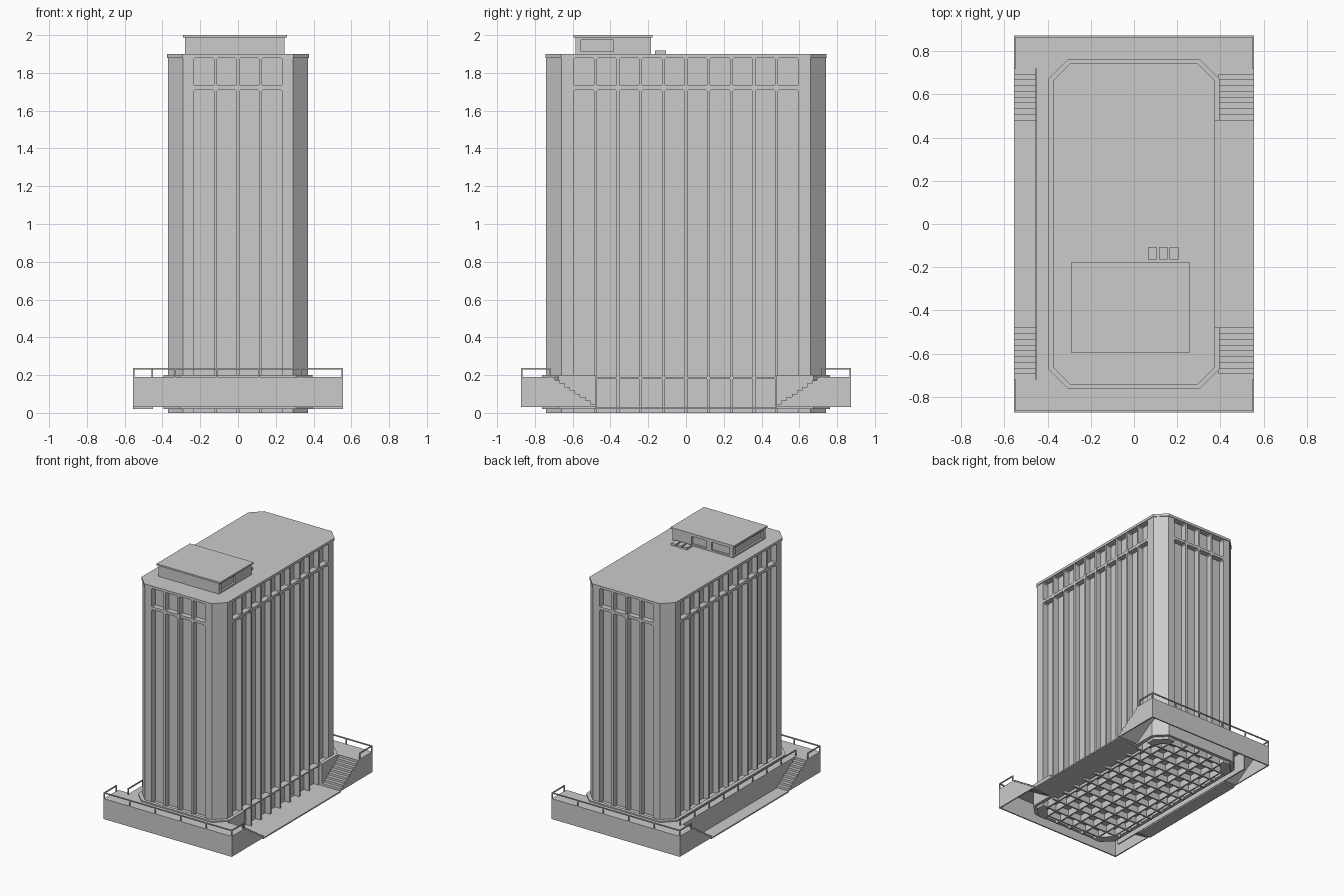
import bpy, bmesh

if "Cube" in bpy.data.objects:
    bpy.data.objects.remove(bpy.data.objects["Cube"])


class Part:
    """Collects boxes and extruded profiles into one mesh object."""
    def __init__(self, name):
        self.name, self.bm = name, bmesh.new()

    def prism(self, pts, axis, a, b):
        # profile coordinates: x-axis -> (y,z), y-axis -> (x,z), z-axis -> (x,y)
        def place(p, t):
            v = list(p)
            v.insert(axis, t)
            return self.bm.verts.new(v)
        lo, hi = [place(p, a) for p in pts], [place(p, b) for p in pts]
        self.bm.faces.new(lo)
        self.bm.faces.new(hi)
        n = len(pts)
        for i in range(n):
            j = (i + 1) % n
            self.bm.faces.new((lo[i], lo[j], hi[j], hi[i]))

    def box(self, x0, x1, y0, y1, z0, z1):
        self.prism([(x0, y0), (x1, y0), (x1, y1), (x0, y1)], 2, z0, z1)

    def done(self):
        bmesh.ops.recalc_face_normals(self.bm, faces=self.bm.faces)
        me = bpy.data.meshes.new(self.name)
        self.bm.to_mesh(me)
        self.bm.free()
        ob = bpy.data.objects.new(self.name, me)
        bpy.context.collection.objects.link(ob)
        return ob


def octagon(x, y, c):
    return [(x, -y + c), (x, y - c), (x - c, y), (-x + c, y),
            (-x, y - c), (-x, -y + c), (-x + c, -y), (x - c, -y)]


SIGNS = (-1, 1)
TX, TY = 0.37, 0.74          # tower half size
PX, PY = 0.557, 0.873        # podium half size
D = 0.045                    # bay recess depth
DECK, COURT = 0.19, 0.03

# Recessed core behind the bays
p = Part("tower_core")
p.prism(octagon(TX - D, TY - D, 0.06), 2, 0.05, 1.89)
p.done()

# Chamfered corner piers
p = Part("corner_piers")
for sx in SIGNS:
    for sy in SIGNS:
        prof = [(0.24, TY), (0.29, TY), (TX, 0.66), (TX, 0.6), (TX - D, 0.6), (0.24, TY - D)]
        p.prism([(sx * x, sy * y) for x, y in prof], 2, 0, 1.89)
p.done()

# Fins, flared where they meet the band and the fascia
w, c = 0.0075, 0.008
half = [(w, 0), (w, 1.702), (w + c, 1.71), (w + c, 1.73), (w, 1.738), (w, 1.872), (w + c, 1.88)]
fin = half + [(-u, z) for u, z in reversed(half)]
p = Part("facade_fins")
for s in SIGNS:
    for i in range(-2, 3):
        p.prism([(u + i * 0.12, z) for u, z in fin], 1, s * (TY - D - 0.005), s * TY)
    for i in range(-5, 6):
        p.prism([(u + i * 0.12, z) for u, z in fin], 0, s * (TX - D - 0.005), s * TX)
p.done()

# Horizontal bands under the top windows
p = Part("facade_bands")
for s in SIGNS:
    ys, xs = sorted((s * (TY - D), s * (TY - 0.002))), sorted((s * (TX - D), s * (TX - 0.002)))
    p.box(-0.24, 0.24, *ys, 1.71, 1.732)
    p.box(*xs, -0.6, 0.6, 1.71, 1.732)
p.box(TX - D, 0.375, -0.48, 0.48, 0.18, DECK)
p.done()

# Roof cap
p = Part("roof_cap")
p.prism(octagon(0.375, 0.745, 0.082), 2, 1.88, 1.9)
p.done()

# Foundation lattice under the tower
p = Part("foundation_lattice")
t = 0.006
for i in range(-2, 3):
    p.box(i * 0.12 - t, i * 0.12 + t, -0.70, 0.70, 0, 0.055)
for i in range(-5, 6):
    p.box(-0.33, 0.33, i * 0.12 - t, i * 0.12 + t, 0, 0.055)
for s in SIGNS:
    p.box(*sorted((s * 0.315, s * 0.326)), -0.6, 0.6, 0, 0.055)
    p.box(-0.24, 0.24, *sorted((s * 0.685, s * 0.696)), 0, 0.055)
p.done()

# Plinth ring, open on the right where the court meets the tower
p = Part("plinth_ring")
outer = octagon(0.395, 0.762, 0.088)[1:] + octagon(0.395, 0.762, 0.088)[:1]
inner = octagon(0.366, 0.736, 0.082)[1:] + octagon(0.366, 0.736, 0.082)[:1]
ring = ([(0.395, 0.48)] + outer + [(0.395, -0.48), (0.366, -0.48)]
        + inner[::-1] + [(0.366, 0.48)])
p.prism(ring, 2, 0.02, 0.2)
p.done()

# Podium deck and skirt walls, hollow below
p = Part("podium_deck")
z0 = DECK - 0.01
p.box(-0.457, 0.36, -0.72, 0.72, z0, DECK)
for s in SIGNS:
    p.box(-PX, PX, *sorted((s * 0.72, s * PY)), z0, DECK)
    p.box(0.36, 0.392, *sorted((s * 0.48, s * 0.72)), z0, DECK)
p.done()

p = Part("podium_walls")
for s in SIGNS:
    p.box(-PX, PX, *sorted((s * (PY - 0.01), s * PY)), COURT, DECK)
    for sx in SIGNS:
        p.box(*sorted((sx * (PX - 0.01), sx * PX)), *sorted((s * 0.72, s * PY)), COURT, DECK)
p.box(-0.457, -0.447, -0.72, 0.72, COURT, DECK)
p.done()

# Sunken court floors on both sides
p = Part("court_floors")
p.box(TX - D, PX, -0.48, 0.48, 0.02, COURT)
p.box(-PX, -0.45, -0.48, 0.48, 0.02, COURT)
p.done()

# Four stairs with stepped outer cheek walls
N = 9
run, rise = 0.24 / N, (DECK - COURT) / N
steps = [(0.48, COURT)]
for i in range(N):
    steps += [(0.48 + i * run, COURT + (i + 1) * rise), (0.48 + (i + 1) * run, COURT + (i + 1) * rise)]
p = Part("stairs")
for s in SIGNS:
    cheek = [(s * y, z) for y, z in steps + [(0.72, COURT)]]
    flight = [(s * y, z) for y, z in steps + [(0.72, DECK - 0.025), (0.505, COURT)]]
    for x_in, x_out in ((0.39, PX), (-0.457, -PX)):
        p.prism(flight, 0, x_in, x_out * 0.99)
        p.prism(cheek, 0, x_out * 0.985, x_out)
p.done()

# Railings: posts and a top rail along straight runs
p = Part("railings")
r = 0.004


def rail(a, b, spans):
    (x0, y0), (x1, y1) = a, b
    p.box(min(x0, x1) - r, max(x0, x1) + r, min(y0, y1) - r, max(y0, y1) + r, 0.23, 0.238)
    for i in range(spans + 1):
        x, y = x0 + (x1 - x0) * i / spans, y0 + (y1 - y0) * i / spans
        p.box(x - r, x + r, y - r, y + r, DECK - 0.002, 0.231)


ex, ey = PX - r, PY - r
for s in SIGNS:
    rail((-ex, s * ey), (ex, s * ey), 5)
    for sx in SIGNS:
        rail((sx * ex, s * ey), (sx * ex, s * 0.722), 1)
rail((-0.453, -0.716), (-0.453, 0.716), 8)
p.done()

# Rooftop penthouse with recessed openings
p = Part("penthouse")
p.box(-0.28, 0.245, -0.585, -0.185, 1.895, 1.988)
house = p.done()
p = Part("penthouse_cutter")
p.box(0.23, 0.26, -0.555, -0.385, 1.912, 1.973)
p.box(-0.30, -0.265, -0.555, -0.215, 1.912, 1.973)
p.box(-0.25, -0.09, -0.20, -0.17, 1.912, 1.973)
p.box(-0.05, 0.08, -0.20, -0.17, 1.912, 1.973)
cutter = p.done()
cutter.hide_render = True
cutter.hide_viewport = True
m = house.modifiers.new("openings", 'BOOLEAN')
m.operation, m.object, m.solver = 'DIFFERENCE', cutter, 'EXACT'

p = Part("penthouse_roof")
p.box(-0.292, 0.26, -0.595, -0.178, 1.987, 2.0)
p.done()

# Rooftop ventilation units
p = Part("vent_units")
for x in (0.065, 0.115, 0.165):
    p.box(x, x + 0.04, -0.165, -0.107, 1.898, 1.918)
p.done()
